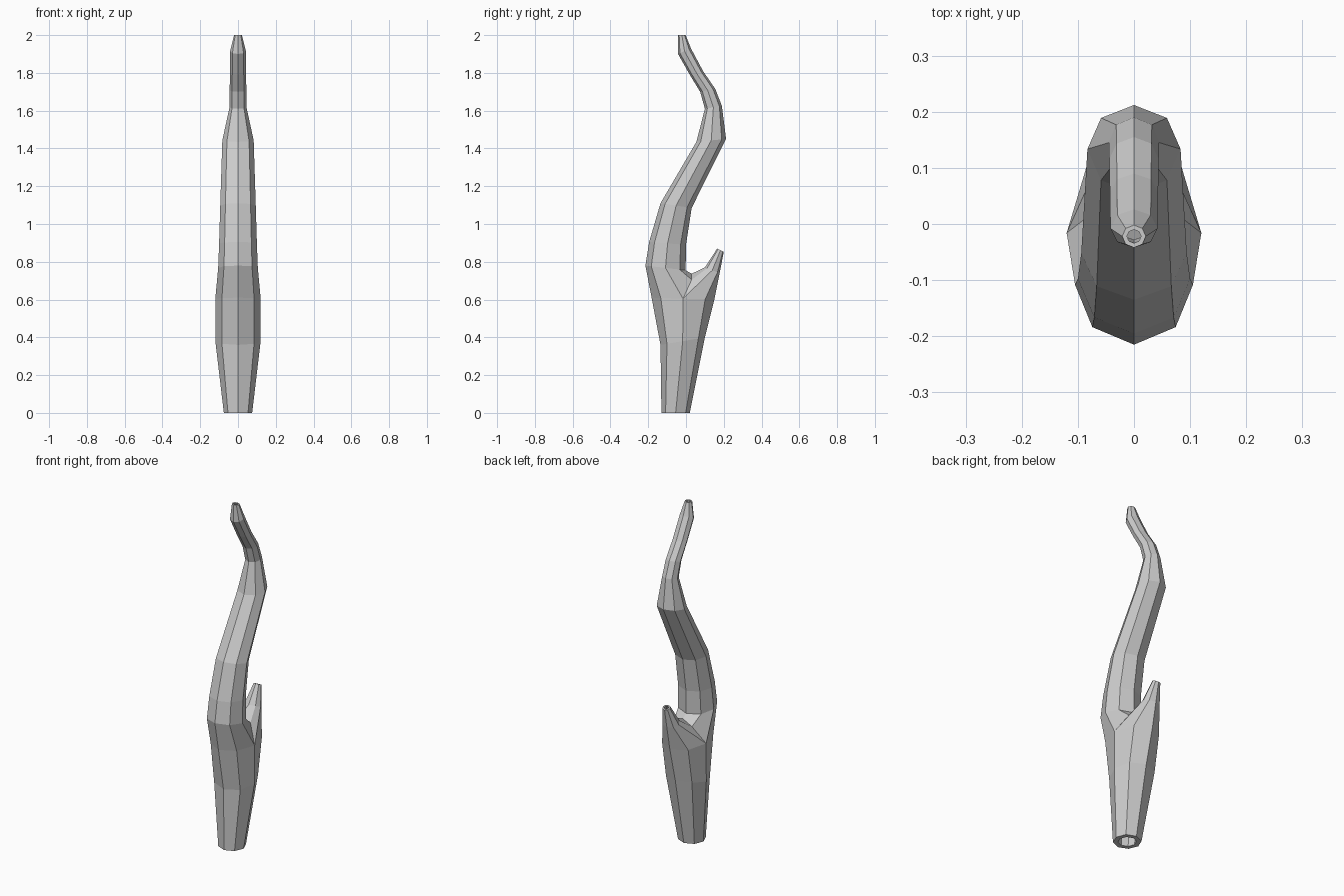
import bpy, bmesh, math
from mathutils import Vector

if "Cube" in bpy.data.objects:
    bpy.data.objects.remove(bpy.data.objects["Cube"])

bm = bmesh.new()


def ring(yf, zf, yb, zb, w):
    """Tilted octagon from front point, back point and half width."""
    front, back = Vector((0, yf, zf)), Vector((0, yb, zb))
    mid, half = (front + back) / 2, (front - back) / 2
    return [bm.verts.new(mid + half * math.cos(a) + Vector((w * math.sin(a), 0, 0)))
            for a in (i * math.tau / 8 for i in range(8))]


def centre(r):
    return sum((v.co for v in r), Vector()) / len(r)


def bridge(a, b):
    for i in range(8):
        j = (i + 1) % 8
        bm.faces.new((a[i], a[j], b[j], b[i]))


def loft(rings):
    for a, b in zip(rings, rings[1:]):
        bridge(a, b)


def shrunk(r, k):
    c = centre(r)
    return [bm.verts.new(c + (v.co - c) * k) for v in r]


def hollow_end(r, inner, k=0.65):
    """Rim and recess at an open end."""
    rim, deep = shrunk(r, k), shrunk(inner, k)
    loft([r, rim, deep])
    bm.faces.new(deep)


# lower trunk
base = ring(-.13, 0, .02, 0, .075)
lower = ring(-.135, .36, .10, .40, .12)
fork = ring(-.182, .61, .15, .60, .12)
loft([base, lower, fork])

# saddle between the two branches
s_right, s_mid, s_left = (bm.verts.new(p) for p in
                          ((.06, .03, .705), (0, .03, .737), (-.06, .03, .705)))
main_start = fork[:3] + [s_right, s_mid, s_left] + fork[6:]
prong_start = [s_mid, s_right] + fork[2:7] + [s_left]

# long curved branch
main = [ring(*p) for p in (
    (-.215, .78, -.002, .755, .105),
    (-.195, .905, 0, .89, .10),
    (-.135, 1.11, .03, 1.085, .094),
    (.055, 1.435, .212, 1.45, .083),
    (.10, 1.61, .19, 1.625, .045),
    (.075, 1.70, .155, 1.715, .044),
    (.02, 1.79, .09, 1.81, .043),
    (-.042, 1.90, .026, 1.93, .042),
    (-.042, 2.0, -.002, 2.0, .021))]
loft([main_start] + main)

# short prong
prong = [ring(*p) for p in (
    (.10, .77, .178, .74, .05),
    (.165, .87, .20, .852, .023))]
loft([prong_start] + prong)

# open ends
hollow_end(base, lower)
hollow_end(main[-1], main[-2], .6)
hollow_end(prong[-1], prong[-2], .6)

bmesh.ops.recalc_face_normals(bm, faces=bm.faces)
mesh = bpy.data.meshes.new("forked_horn")
bm.to_mesh(mesh)
bm.free()
bpy.context.collection.objects.link(bpy.data.objects.new("forked_horn", mesh))
